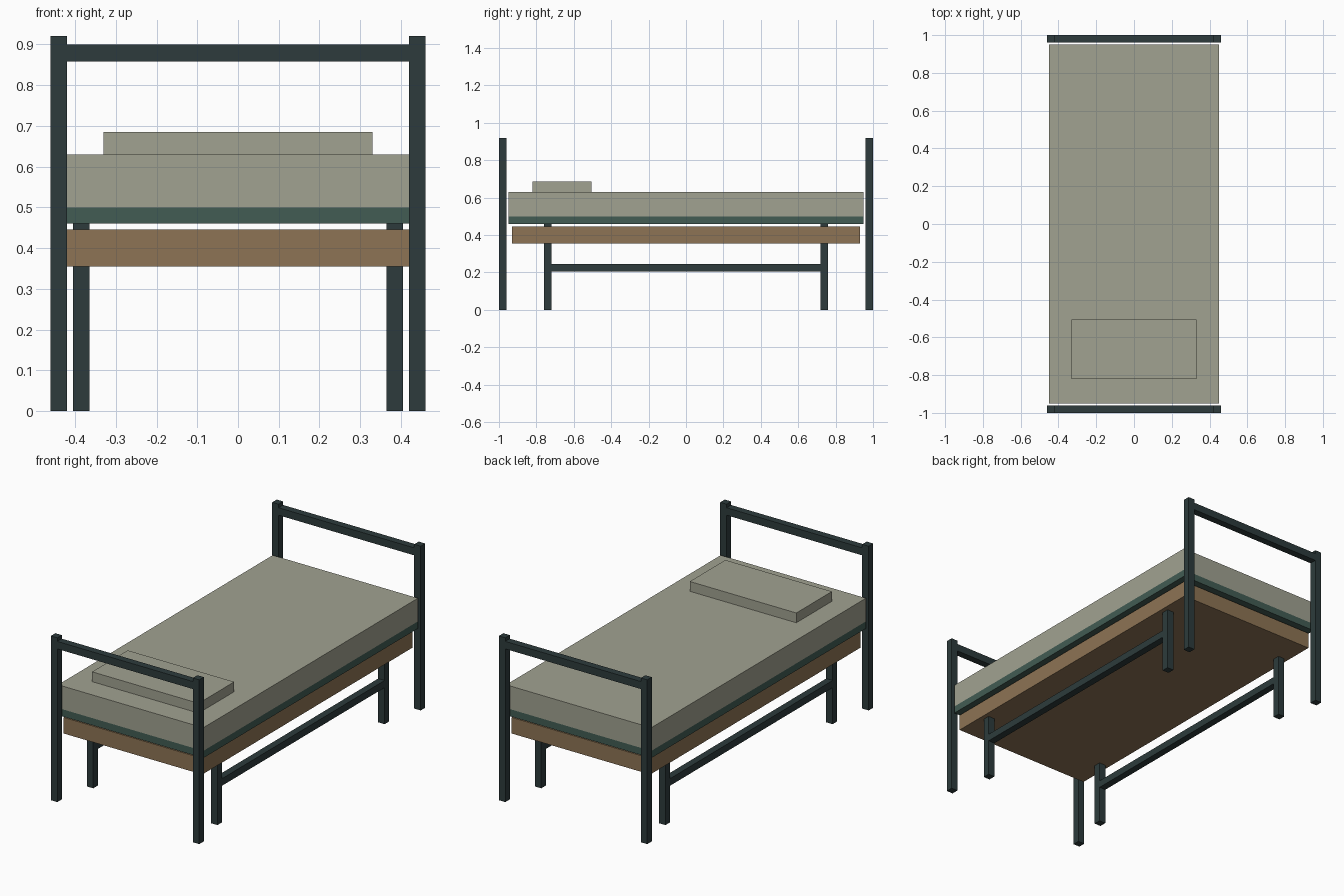
import bpy
from mathutils import Matrix, Vector
import bmesh

cube = bpy.data.objects.get("Cube")
if cube:
    bpy.data.objects.remove(cube, do_unlink=True)


def material(name, rgb):
    mat = bpy.data.materials.new(name)
    mat.use_nodes = True
    colour = (*rgb, 1.0)
    mat.diffuse_color = colour
    mat.node_tree.nodes["Principled BSDF"].inputs["Base Color"].default_value = colour
    return mat


metal = material("dark frame metal", (0.026, 0.044, 0.045))
green = material("green base", (0.054, 0.107, 0.087))
wood = material("brown wood", (0.27, 0.174, 0.089))
cloth = material("grey beige cloth", (0.356, 0.361, 0.283))


def box(name, low, high, mat):
    """Flat-shaded box between two opposite corners."""
    low, high = Vector(low), Vector(high)
    bm = bmesh.new()
    bmesh.ops.create_cube(bm, size=1.0, matrix=Matrix.Diagonal((*(high - low), 1.0)))
    mesh = bpy.data.meshes.new(name)
    bm.to_mesh(mesh)
    bm.free()
    mesh.materials.append(mat)
    obj = bpy.data.objects.new(name, mesh)
    obj.location = (low + high) / 2
    bpy.context.collection.objects.link(obj)
    return obj


def post(name, x, y, height):
    r = BAR / 2
    return box(name, (x - r, y - r, 0), (x + r, y + r, height), metal)


BAR = 0.04
POST_X, POST_Y = 0.44, 0.98
LEG_X, LEG_Y = 0.385, 0.74
r = BAR / 2

# Tall end posts and the rail joining each pair
for end, sy in (("front", -1), ("back", 1)):
    y = sy * POST_Y
    for side, sx in (("right", -1), ("left", 1)):
        post(f"{end}_{side}_post", sx * POST_X, y, 0.92)
        post(f"{end}_{side}_leg", sx * LEG_X, sy * LEG_Y, 0.46)
    span = POST_X - r
    box(f"{end}_top_rail", (-span, y - r, 0.858), (span, y + r, 0.9), metal)

# Low stretchers between the inner legs
for side, sx in (("right", -1), ("left", 1)):
    x, span = sx * LEG_X, LEG_Y - r
    box(f"{side}_stretcher", (x - r, -span, 0.205), (x + r, span, 0.245), metal)

# Storage box, bed base, mattress and pillow
box("storage_box", (-0.43, -0.93, 0.355), (0.43, 0.93, 0.445), wood)
box("bed_base", (-0.45, -0.95, 0.46), (0.45, 0.95, 0.5), green)
box("mattress", (-0.45, -0.95, 0.5), (0.45, 0.95, 0.63), cloth)
box("pillow", (-0.33, -0.82, 0.63), (0.33, -0.505, 0.685), cloth)
